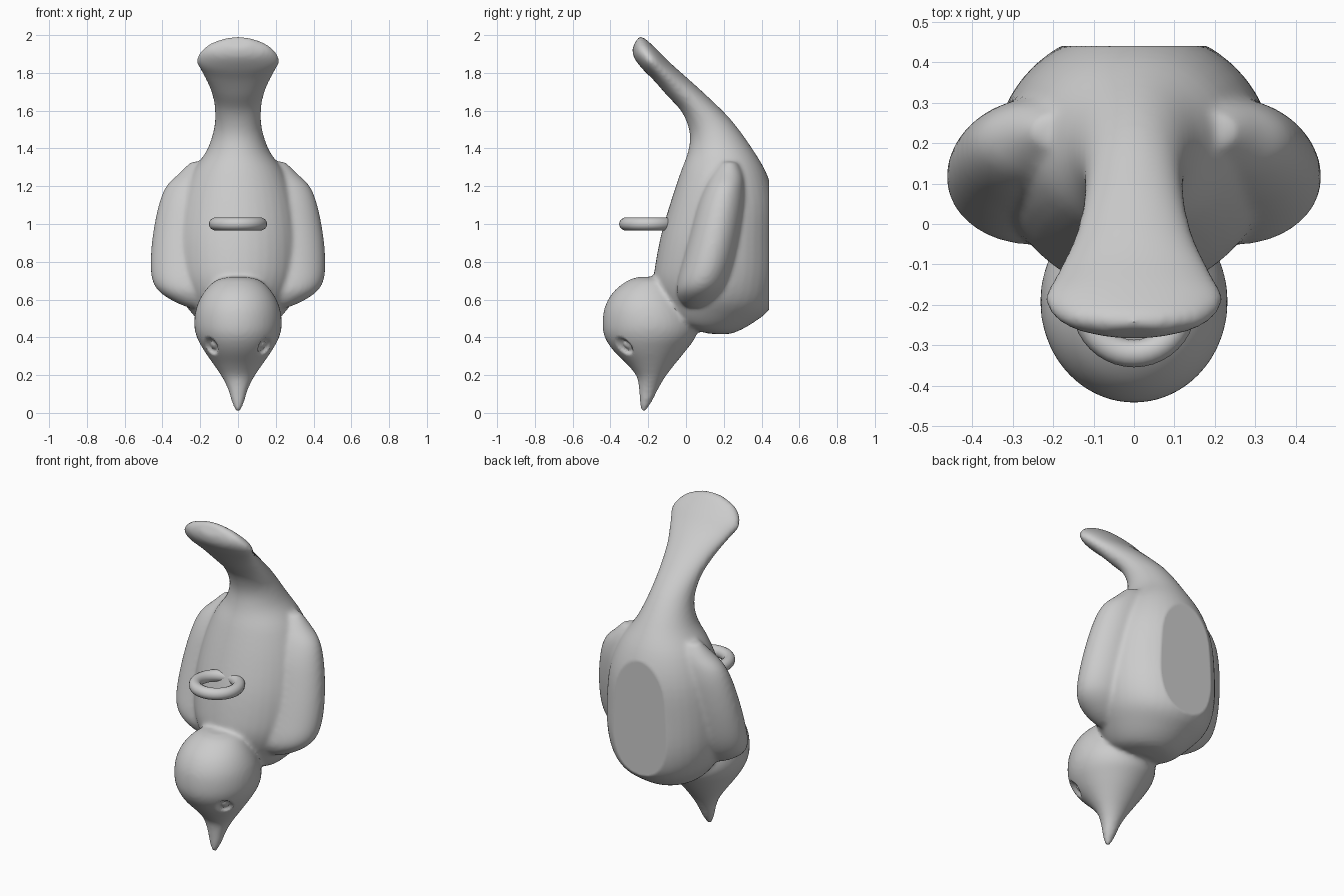
import bpy, bmesh, math
from mathutils import Vector

if "Cube" in bpy.data.objects:
    bpy.data.objects.remove(bpy.data.objects["Cube"])

def catmull(a, b, c, d, t):
    return [0.5 * (2*q + (r-p)*t + (2*p-5*q+4*r-s)*t*t + (3*q-p-3*r+s)*t**3)
            for p, q, r, s in zip(a, b, c, d)]

def loft(bm, rows, side=1, steps=4, n=40):
    """Oval sections: front y, front z, back y, back z, half width, centre x."""
    fine = []
    for i in range(len(rows) - 1):
        quad = [rows[min(max(i + k, 0), len(rows) - 1)] for k in (-1, 0, 1, 2)]
        fine += [catmull(*quad, j / steps) for j in range(steps)]
    fine.append(rows[-1])
    rings = []
    for fy, fz, by, bz, w, cx in fine:
        ring = []
        for k in range(n):
            a = 2 * math.pi * k / n
            u = (1 - math.sin(a)) / 2
            ring.append(bm.verts.new((side * (cx + w * math.cos(a)),
                                      by + (fy - by) * u, bz + (fz - bz) * u)))
        rings.append(ring)
    for r, s in zip(rings, rings[1:]):
        for k in range(n):
            m = (k + 1) % n
            bm.faces.new((r[k], r[m], s[m], s[k]))
    bm.faces.new(rings[0])
    bm.faces.new(rings[-1])

def flat(rows):
    """Level sections given as z, front y, back y, half width, centre x."""
    return [(f, z, b, z, w, cx) for z, f, b, w, cx in rows]

bm = bmesh.new()

# Tail fan flowing down into the body
tail_body = [
    (-.285, 1.93, -.25, 1.995, .07), (-.275, 1.88, -.215, 1.98, .17),
    (-.23, 1.82, -.15, 1.92, .22), (-.17, 1.76, -.08, 1.85, .19),
    (-.10, 1.68, .01, 1.77, .15), (-.02, 1.59, .12, 1.67, .125),
    (.02, 1.48, .24, 1.55, .125), (.01, 1.38, .35, 1.40, .165),
    (-.03, 1.27, .43, 1.26, .25), (-.08, 1.12, .475, 1.1, .31),
    (-.13, .95, .485, .9, .34), (-.16, .8, .485, .7, .34),
    (-.17, .7, .45, .56, .31), (-.15, .6, .36, .48, .25),
    (-.10, .5, .24, .42, .17), (0, .45, .12, .42, .08)]
loft(bm, [r + (0,) for r in tail_body])

# Head tapering to the beak
loft(bm, flat([
    (.72, -.25, -.14, .05, 0), (.70, -.31, -.07, .12, 0), (.64, -.385, -.02, .18, 0),
    (.56, -.43, .03, .22, 0), (.47, -.442, .06, .232, 0), (.40, -.43, .05, .218, 0),
    (.33, -.385, .00, .18, 0), (.25, -.305, -.065, .125, 0), (.19, -.26, -.11, .085, 0),
    (.13, -.25, -.145, .055, 0), (.06, -.245, -.18, .034, 0), (.005, -.237, -.215, .012, 0)]))

# Folded wings on both sides
wing = flat([
    (1.33, .19, .27, .06, .19), (1.27, .14, .30, .11, .20), (1.2, .10, .31, .16, .22),
    (1.1, .06, .31, .18, .24), (.95, .02, .29, .19, .26), (.8, -.02, .26, .2, .263),
    (.7, -.045, .225, .19, .263), (.64, -.05, .19, .165, .25), (.59, -.03, .14, .11, .23),
    (.56, 0, .09, .05, .22)])
for side in (1, -1):
    loft(bm, wing, side)

bmesh.ops.recalc_face_normals(bm, faces=bm.faces)
mesh = bpy.data.meshes.new("bird_body")
bm.to_mesh(mesh)
bm.free()
bird = bpy.data.objects.new("bird_body", mesh)
bpy.context.collection.objects.link(bird)
bpy.context.view_layer.objects.active = bird
bird.select_set(True)

# Fuse the parts into one soft skin
remesh = bird.modifiers.new("fuse", 'REMESH')
remesh.mode = 'VOXEL'
remesh.voxel_size = 0.012
soften = bird.modifiers.new("soften", 'SMOOTH')
soften.factor = 0.5
soften.iterations = 10
for name in ("fuse", "soften"):
    bpy.ops.object.modifier_apply(modifier=name)

# Hollow eyes with a small raised pupil, and the flat back
for v in bird.data.vertices:
    p = v.co
    for side in (1, -1):
        eye = Vector((side * .145, -.335, .35))
        d = p - eye
        r = math.sqrt((d.x / .042)**2 + (d.y / .06)**2 + (d.z / .06)**2)
        if r < 1:
            depth = .035 * (1 - r * r) - .02 * max(0, 1 - (r / .5)**2)
            p += Vector((-side * .55, .8, .1)).normalized() * depth
    p.y = min(p.y, .44)
bpy.ops.object.shade_smooth_by_angle(angle=math.radians(40))

# Hanging ring on the belly
bpy.ops.mesh.primitive_torus_add(location=(0, -.2, 1), major_radius=.12, minor_radius=.034,
                                 major_segments=40, minor_segments=14)
bpy.context.object.name = "belly_ring"
bpy.ops.object.shade_smooth_by_angle(angle=math.radians(40))
